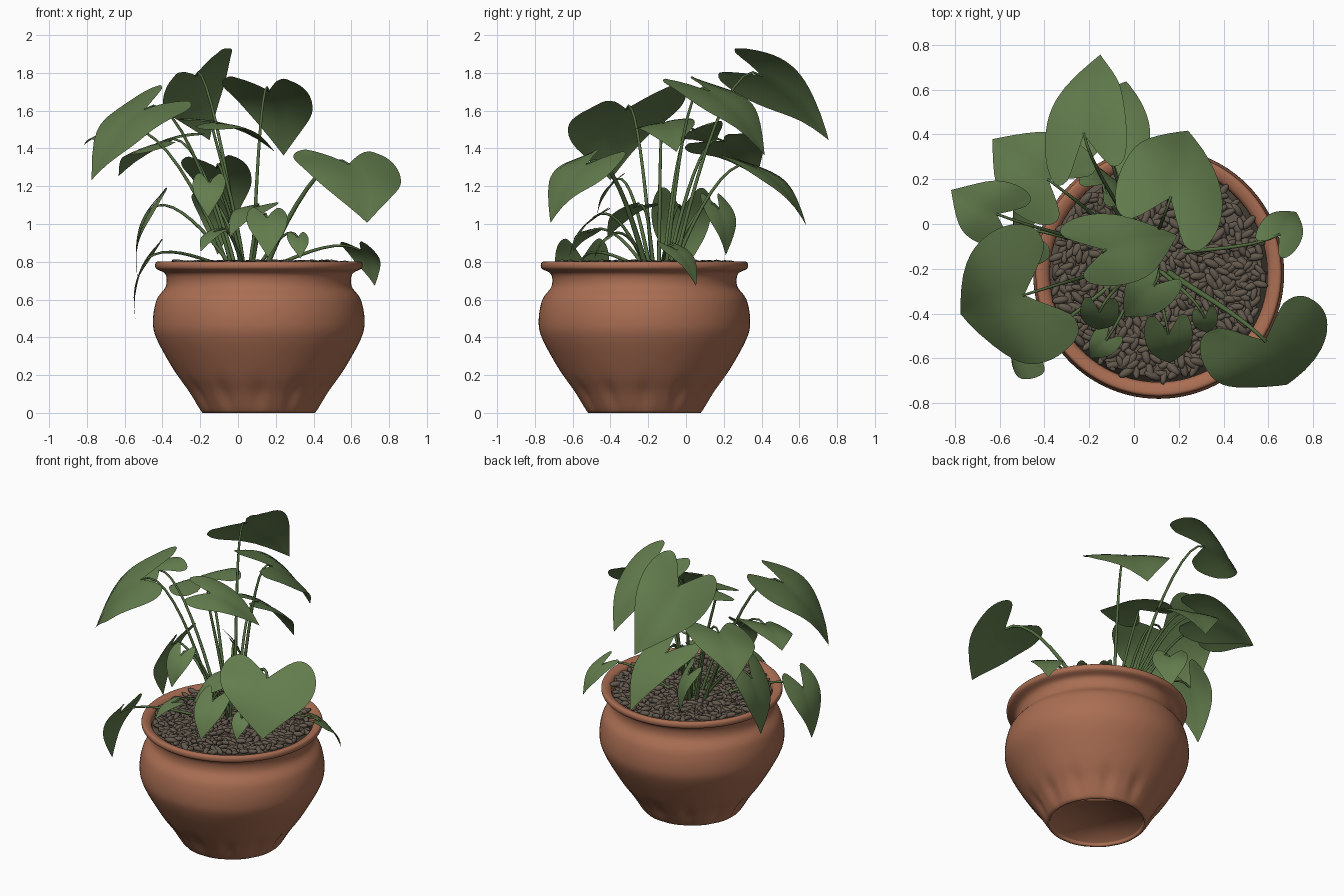
import bpy, bmesh, math, random
from mathutils import Vector, Matrix

if "Cube" in bpy.data.objects:
    bpy.data.objects.remove(bpy.data.objects["Cube"])

random.seed(4)
CX, CY = 0.11, -0.22          # pot axis


def material(name, rgb):
    m = bpy.data.materials.new(name)
    m.diffuse_color = (*rgb, 1)
    m.use_nodes = True
    m.node_tree.nodes["Principled BSDF"].inputs["Base Color"].default_value = m.diffuse_color
    return m


TERRACOTTA = material("terracotta", (0.40, 0.155, 0.085))
PEBBLE = material("pebble brown", (0.125, 0.10, 0.075))
LEAF = material("leaf green", (0.125, 0.205, 0.075))
STEM = material("stem green", (0.085, 0.15, 0.05))


def add_object(name, bm, mat, smooth=True):
    me = bpy.data.meshes.new(name)
    bm.to_mesh(me)
    bm.free()
    for p in me.polygons:
        p.use_smooth = smooth
    me.materials.append(mat)
    ob = bpy.data.objects.new(name, me)
    bpy.context.collection.objects.link(ob)
    return ob


def spline(pts, t):
    """Catmull-Rom point on a list of 2D points, t in 0..1"""
    f = t * (len(pts) - 1)
    i = min(int(f), len(pts) - 2)
    f -= i
    p = [Vector(pts[max(0, min(len(pts) - 1, i + k))]) for k in (-1, 0, 1, 2)]
    return 0.5 * (2 * p[1] + (p[2] - p[0]) * f + (2 * p[0] - 5 * p[1] + 4 * p[2] - p[3]) * f * f
                  + (3 * p[1] - p[0] - 3 * p[2] + p[3]) * f ** 3)


# Terracotta pot: lathed profile with shallow flutes near the foot
profile = [(0.28, 0.02), (0.30, 0), (0.37, 0.11), (0.44, 0.21), (0.54, 0.39), (0.56, 0.49), (0.54, 0.6),
           (0.492, 0.67), (0.495, 0.735), (0.545, 0.765), (0.54, 0.8), (0.49, 0.78), (0.485, 0.7)]
bm = bmesh.new()
N, ROWS = 96, 61
rings = []
for j in range(ROWS):
    r, z = spline(profile, j / (ROWS - 1))
    ring = []
    for i in range(N):
        a = 2 * math.pi * i / N
        flute = 0.014 * math.exp(-((z - 0.10) / 0.075) ** 2) * max(0, math.cos(12 * a)) if r > 0.29 else 0
        ring.append(bm.verts.new((CX + (r - flute) * math.cos(a), CY + (r - flute) * math.sin(a), max(z, 0))))
    rings.append(ring)
for lo, hi in zip(rings, rings[1:]):
    for i in range(N):
        bm.faces.new((lo[i], lo[(i + 1) % N], hi[(i + 1) % N], hi[i]))
bm.faces.new(rings[0][::-1])
add_object("pot", bm, TERRACOTTA)

# Soil bed under the pebbles
bm = bmesh.new()
bmesh.ops.create_cone(bm, cap_ends=True, segments=64, radius1=0.487, radius2=0.46, depth=0.06,
                      matrix=Matrix.Translation((CX, CY, 0.745)))
add_object("soil", bm, PEBBLE, False)

# Pebbles scattered in a sunflower pattern
bm = bmesh.new()
COUNT = 620
for k in range(COUNT):
    r = 0.468 * math.sqrt((k + 0.5) / COUNT)
    a = k * 2.39996 + random.uniform(-0.05, 0.05)
    s = random.uniform(0.85, 1.2)
    m = (Matrix.Translation((CX + r * math.cos(a), CY + r * math.sin(a), 0.775 + random.uniform(0, 0.018)))
         @ Matrix.Rotation(random.uniform(0, 6.28), 4, 'Z') @ Matrix.Rotation(random.uniform(-0.4, 0.4), 4, 'Y')
         @ Matrix.Diagonal((0.036 * s, 0.016 * s, 0.015 * s, 1)))
    bmesh.ops.create_icosphere(bm, subdivisions=2, radius=1, matrix=m)
add_object("pebbles", bm, PEBBLE)

# Half outline of a heart-shaped leaf: u from lobe line (0) to tip (1), v sideways
OUTLINE = [(0.26, 0), (0, 0.6), (0.02, 0.98), (0.2, 1.18), (0.42, 1.14), (0.64, 0.84), (1, 0)]


def leaf(name, tip, a, b=None, bend=0.13):
    """Leaf blade through tip and two lobes (or tip and lobe centre); returns stem joint"""
    tip, a = Vector(tip), Vector(a)
    if b is None:
        mid, axis = a, tip - a
        side = axis.cross(Vector((0, 0, 1))).normalized() * axis.length * 0.27
    else:
        mid, side = (a + Vector(b)) / 2, (Vector(b) - a) / 2
        axis = tip - mid
    n = axis.cross(side).normalized()
    if n.z < 0:
        n = -n
    phase = random.uniform(0, 6.28)

    def place(u, v):
        h = bend * axis.length * (math.sin(math.pi * max(u, 0)) - 0.3)
        h += side.length * (0.10 * abs(v) - 0.13 * v * v + 0.05 * v * math.sin(7 * u + phase))
        return mid + axis * u + side * v + n * h

    bm = bmesh.new()
    S, R = 24, 5
    for sgn in (1, -1):
        grid = []
        for i in range(S + 1):
            ou, ov = spline(OUTLINE, i / S)
            mu = 0.26 + 0.74 * (i / S) ** 1.5
            grid.append([bm.verts.new(place(mu + (ou - mu) * k / R, sgn * ov * k / R)) for k in range(R + 1)])
        for i in range(S):
            for k in range(R):
                q = (grid[i][k], grid[i + 1][k], grid[i + 1][k + 1], grid[i][k + 1])
                bm.faces.new(q if sgn > 0 else q[::-1])
    bmesh.ops.remove_doubles(bm, verts=bm.verts, dist=0.0005)
    bm.normal_update()
    if sum((f.normal * f.calc_area() for f in bm.faces), Vector()).dot(n) < 0:
        bmesh.ops.reverse_faces(bm, faces=bm.faces)
    add_object(name, bm, LEAF)
    return place(0.27, 0), axis.normalized()


# Stems: one arching tube per leaf
stems = bpy.data.curves.new("stems", 'CURVE')
stems.dimensions = '3D'
stems.bevel_depth = 0.011
stems.bevel_resolution = 2
stems.resolution_u = 10
stems.materials.append(STEM)


def leaf_on_stem(name, *pts, thick=1.0):
    end, direction = leaf(name, *pts)
    out = Vector((end.x - 0.06, end.y + 0.15, 0))
    base = Vector((0.06, -0.15, 0.76)) + out * 0.16
    sp = stems.splines.new('BEZIER')
    sp.bezier_points.add(1)
    p, q = sp.bezier_points
    rise = Vector((0, 0, end.z - base.z))
    p.co, q.co = base, end
    p.handle_right = base + rise * 0.5 + out * 0.2
    p.handle_left = base - rise * 0.3
    q.handle_left = end - direction * 0.10 + rise * 0.08 - out * 0.15
    q.handle_right = end + direction * 0.05
    p.radius, q.radius = thick, thick * 0.5


# Large leaves: tip and both lobes
leaf_on_stem("leaf_top_back", (-.165, .77, 1.46), (-.06, .3, 1.96), (-.37, .18, 1.78))
leaf_on_stem("leaf_back_right", (.25, .43, 1.38), (-.07, .08, 1.8), (.3, -.12, 1.77))
leaf_on_stem("leaf_back_left", (-.64, .38, 1.27), (-.38, -.01, 1.43), (-.17, .27, 1.5))
leaf_on_stem("leaf_far_left", (-.82, .15, 1.43), (-.6, -.1, 1.46), (-.46, .12, 1.54))
leaf_on_stem("leaf_right_front", (.69, -.73, 1.02), (.31, -.52, 1.41), (.76, -.32, 1.38), thick=1.4)
leaf_on_stem("leaf_left_front", (-.79, -.41, 1.25), (-.45, -.02, 1.75), (-.26, -.51, 1.65))
leaf_on_stem("leaf_centre", (.2, -.05, 1.4), (-.33, -.01, 1.57), (-.19, -.27, 1.53))

# Smaller hanging leaves: tip and lobe centre, lying level across
leaf_on_stem("leaf_back_low", (-.03, .65, 1.01), (-.15, .24, 1.37))
leaf_on_stem("leaf_left_hanging", (-.56, -.55, .5), (-.42, -.55, .92))
leaf_on_stem("leaf_left_low", (-.55, -.03, .72), (-.4, -.02, 1.19))
leaf_on_stem("leaf_front_upper", (-.16, -.48, 1.04), (-.15, -.34, 1.27))
leaf_on_stem("leaf_front_heart", (.16, -.63, .83), (.15, -.42, 1.09))
leaf_on_stem("leaf_middle_low", (-.05, -.42, .94), (.15, -.21, 1.12))
leaf_on_stem("leaf_right_small", (.73, .06, .68), (.61, -.1, .91))
leaf_on_stem("leaf_front_left_small", (-.2, -.6, .86), (-.09, -.48, .98))
leaf_on_stem("leaf_back_inner", (-.1, .22, .84), (-.17, .14, 1.16))
leaf_on_stem("leaf_front_right_small", (.33, -.49, .82), (.31, -.38, .96))
bpy.context.collection.objects.link(bpy.data.objects.new("stems", stems))
